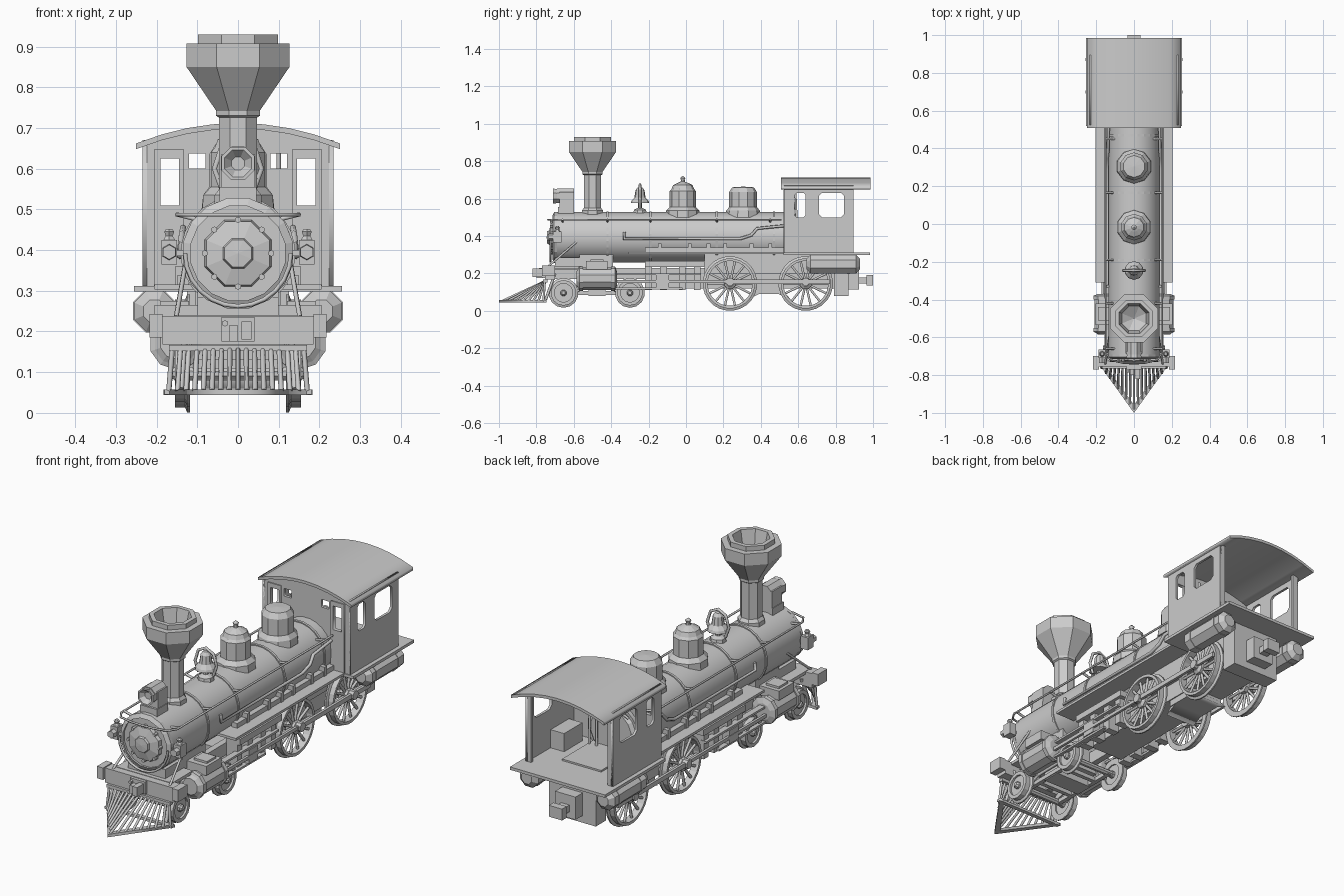
import bpy, bmesh
from math import sin, cos, pi, sqrt

if "Cube" in bpy.data.objects:
    bpy.data.objects.remove(bpy.data.objects["Cube"])


def make(name, bm, mirror=False, smooth=False):
    bmesh.ops.recalc_face_normals(bm, faces=bm.faces)
    me = bpy.data.meshes.new(name)
    bm.to_mesh(me)
    bm.free()
    ob = bpy.data.objects.new(name, me)
    bpy.context.collection.objects.link(ob)
    if mirror:
        m = ob.modifiers.new("mirror", 'MIRROR')
        m.use_mirror_merge = False
    if smooth:
        bpy.ops.object.select_all(action='DESELECT')
        ob.select_set(True)
        bpy.context.view_layer.objects.active = ob
        bpy.ops.object.shade_smooth_by_angle()
    return ob


def box(name, x, y, z, mirror=False):
    bm = bmesh.new()
    bmesh.ops.create_cube(bm, size=1)
    for v in bm.verts:
        v.co = [(r[0] + r[1]) / 2 + c * (r[1] - r[0]) for r, c in zip((x, y, z), v.co)]
    return make(name, bm, mirror)


def lathe(name, prof, n, at=(0, 0, 0), axis='z', mirror=False, smooth=False, phase=0.5):
    """Revolve (radius, height) points about an axis; equal ends make a closed ring."""
    bm = bmesh.new()
    rings = []
    for r, h in prof:
        ring = []
        for i in range(n):
            a = 2 * pi * (i + phase) / n
            c, s = r * cos(a), r * sin(a)
            p = {'z': (c, s, h), 'y': (c, h, s), 'x': (h, c, s)}[axis]
            ring.append(bm.verts.new([p[k] + at[k] for k in range(3)]))
        rings.append(ring)
    for a, b in zip(rings, rings[1:]):
        for i in range(n):
            bm.faces.new((a[i], a[(i + 1) % n], b[(i + 1) % n], b[i]))
    if prof[0] != prof[-1]:
        for k in (0, -1):
            if prof[k][0] > 0:
                bm.faces.new(rings[k])
    bmesh.ops.remove_doubles(bm, verts=bm.verts, dist=1e-5)
    return make(name, bm, mirror, smooth)


def from_curve(name, cu, fn, mirror):
    tmp = bpy.data.objects.new(name + "_tmp", cu)
    bpy.context.collection.objects.link(tmp)
    dg = bpy.context.evaluated_depsgraph_get()
    me = bpy.data.meshes.new_from_object(tmp.evaluated_get(dg))
    bm = bmesh.new()
    bm.from_mesh(me)
    bpy.data.objects.remove(tmp)
    for v in bm.verts:
        v.co = fn(*v.co)
    return make(name, bm, mirror)


def add_spline(cu, pts, cyclic=False):
    s = cu.splines.new('POLY')
    s.points.add(len(pts) - 1)
    for p, c in zip(s.points, pts):
        p.co = (*c, 1)
    s.use_cyclic_u = cyclic


def tube(name, lines, r, mirror=False):
    cu = bpy.data.curves.new(name, 'CURVE')
    cu.dimensions = '3D'
    cu.bevel_depth, cu.bevel_resolution, cu.use_fill_caps = r, 1, True
    for pts in lines:
        add_spline(cu, pts)
    return from_curve(name, cu, lambda x, y, z: (x, y, z), mirror)


def plate(name, loops, t, fn, mirror=False):
    """Flat outline with holes, thickness t, placed by fn(u, v, depth)."""
    cu = bpy.data.curves.new(name, 'CURVE')
    cu.dimensions, cu.fill_mode, cu.extrude = '2D', 'BOTH', t / 2
    for pts in loops:
        add_spline(cu, [(u, v, 0) for u, v in pts], True)
    return from_curve(name, cu, fn, mirror)


def rect(u0, u1, v0, v1, c=0.0):
    if not c:
        return [(u0, v0), (u1, v0), (u1, v1), (u0, v1)]
    return [(u0 + c, v0), (u1 - c, v0), (u1, v0 + c), (u1, v1 - c),
            (u1 - c, v1), (u0 + c, v1), (u0, v1 - c), (u0, v0 + c)]


BZ, BR = 0.392, 0.136   # boiler centre height and radius

# Boiler, bands and smokebox front
lathe("boiler", [(BR, -0.70), (BR, 0.56)], 24, (0, 0, BZ), 'y', smooth=True)
for y in (-0.42, -0.19, 0.165, 0.47):
    lathe("boiler_band", [(BR + .005, y - .006), (BR + .005, y + .006)], 24, (0, 0, BZ), 'y')
lathe("smokebox_front", [(.138, -.69), (.138, -.705), (.118, -.715), (.118, -.705)], 16, (0, 0, BZ), 'y')
lathe("smokebox_door", [(.09, -.70), (.084, -.722), (.04, -.732), (.036, -.742), (0, -.745)], 8, (0, 0, BZ), 'y')
for i in range(8):
    a = (i + .0) * pi / 4
    lathe("door_bolt", [(.008, -.70), (.008, -.728)], 6, (.082 * cos(a), 0, BZ + .082 * sin(a)), 'y')

# Chimney with hollow octagonal funnel
lathe("chimney", [(.062, .50), (.062, .535), (.05, .55), (.05, .725), (.058, .73), (.058, .742),
                  (.137, .85), (.137, .907), (.107, .907), (.107, .93), (.085, .93), (.07, .86), (0, .82)],
      8, (0, -.50, 0))

# Headlight
box("headlight_stand", (-.045, .045), (-.685, -.60), (.50, .555))
box("headlight_body", (-.042, .042), (-.675, -.60), (.555, .635))
lathe("headlight_roof", [(.042, -.69), (.042, -.60)], 8, (0, 0, .615), 'y')
lathe("headlight_lens", [(.036, -.67), (.044, -.71), (.036, -.71), (.008, -.68), (0, -.68)], 8, (0, 0, .613), 'y')

# Bell on its yoke
lathe("bell", [(.05, .575), (.046, .587), (.03, .605), (.024, .645), (.012, .66), (0, .662)], 10, (0, -.246, 0))
tube("bell_yoke", [[(-.04, -.246, .55), (-.058, -.246, .60), (-.04, -.246, .655), (0, -.246, .675),
                    (.04, -.246, .655), (.058, -.246, .60), (.04, -.246, .55)]], .007)
lathe("bell_stand", [(.04, .51), (.035, .54), (.012, .55), (.012, .59)], 8, (0, -.246, 0))

# Domes
lathe("sand_dome", [(.092, .50), (.09, .535), (.07, .555), (.07, .64), (.06, .652), (.052, .672), (.025, .685),
                    (.012, .69), (.01, .70), (.014, .71), (0, .722)], 10, (0, -.017, 0))
lathe("steam_dome", [(.094, .50), (.09, .535), (.074, .555), (.074, .635), (.058, .66), (0, .664)], 10, (0, .305, 0))

# Handrail around the boiler with posts
tube("handrail", [[(.15, .51, .487), (.15, -.68, .487), (.125, -.72, .487), (.06, -.735, .487), (0, -.737, .487)]], .005, True)
tube("handrail_posts", [[(.10, y, .475), (.152, y, .488)] for y in (-.66, -.42, -.19, .165, .45)], .006, True)
# Feed pipe along the boiler side
tube("feed_pipe", [[(.138, -.33, .42), (.142, -.33, .385), (.142, .29, .385), (.142, .35, .405), (.138, .38, .44), (.135, .53, .455)]], .008, True)
tube("front_brace", [[(.125, -.56, .39), (.152, -.74, .235)]], .006, True)
tube("front_curved_rail", [[(.13 * cos(a), -.725, BZ + .13 * sin(a)) for a in [-i * pi / 12 for i in range(0, 7)]]], .006, True)

# Marker lamps
box("lamp_bracket", (.11, .16), (-.70, -.68), (.385, .40), True)
box("lamp_body", (.15, .188), (-.71, -.665), (.365, .425), True)
lathe("lamp_lens", [(.018, -.735), (.02, -.705)], 6, (.169, 0, .395), 'y', True)
lathe("lamp_top", [(.016, .425), (.01, .435), (.014, .445), (.008, .452)], 6, (.169, -.688, 0), 'z', True)

# Running boards with brackets
box("running_board", (.10, .205), (-.31, .53), (.303, .315), True)
box("board_rail", (.12, .15), (-.22, .53), (.315, .338), True)
for y in (-.14, .02, .12, .21, .35, .45):
    box("boiler_bracket", (.125, .155), (y - .01, y + .01), (.315, .36), True)


# Cab
def arch(x, top=.712, drop=.05):
    return top - drop * (x / .25) ** 2


xs = [-.25 + .5 * i / 8 for i in range(9)]
side = lambda x: (lambda u, v, d: (x + d, u, v))
front = lambda y: (lambda u, v, d: (u, y + d, v))
plate("cab_roof", [[(x, arch(x)) for x in xs] + [(x, arch(x) - .014) for x in reversed(xs)]], .477, front(.747))
plate("cab_side", [rect(.525, .895, .30, .67), rect(.58, .64, .50, .63, .012), rect(.71, .845, .50, .63, .016)],
      .012, side(.229), True)
wx = [x * .93 for x in reversed(xs)]
plate("cab_front", [[(-.233, .30), (.233, .30)] + [(x, arch(x) - .01) for x in wx],
                    rect(.145, .19, .51, .625), rect(-.19, -.145, .51, .625),
                    rect(.08, .12, .60, .637), rect(-.12, -.08, .60, .637)], .014, front(.532))
plate("front_window_frame", [rect(.133, .206, .30, .647), rect(.145, .19, .51, .625)], .006, front(.523), True)
box("cab_rear_post", (.205, .235), (.88, .895), (.30, .66), True)
box("cab_floor", (-.255, .255), (.52, .985), (.298, .312))
lathe("boiler_backhead", [(.125, .56), (.11, .575), (0, .575)], 16, (0, 0, BZ), 'y')
for x, z in ((-.06, .56), (.06, .56), (0, .45)):
    lathe("gauge", [(.02, .53), (.02, .59)], 8, (x, 0, z), 'y')
tube("cab_levers", [[(.06, .60, .31), (.07, .585, .50)], [(.10, .60, .31), (.10, .585, .64)], [(-.09, .57, .48), (-.04, .59, .52)]], .006)
box("cab_seat", (.15, .222), (.58, .72), (.312, .40), True)

# Tanks under the cab floor
lathe("air_tank", [(.03, .645), (.054, .665), (.054, .91), (.03, .93)], 8, (.205, 0, .25), 'y', True)
for y in (.70, .87):
    lathe("tank_strap", [(.057, y - .008), (.057, y + .008)], 8, (.205, 0, .25), 'y', True)

# Frame, firebox and saddle
box("main_frame", (.06, .09), (-.70, .80), (.17, .23), True)
box("firebox", (-.105, .105), (.10, .80), (.20, .32))
box("ash_pan", (-.085, .085), (.36, .52), (.09, .22))
plate("ash_hopper", [[(.33, .06), (.41, .10), (.47, .10), (.56, .06), (.50, .13), (.39, .13)]], .16, side(0))
box("belly_plate", (-.09, .09), (-.20, .80), (.12, .18))
box("saddle", (-.10, .10), (-.57, -.39), (.13, .30))
box("smokebox_saddle", (-.10, .10), (-.70, -.39), (.22, .285))
for y in (-.20, -.12, -.02, .06):
    box("frame_column", (.09, .15), (y - .018, y + .018), (.11, .26), True)
box("frame_top_rail", (.09, .165), (-.22, .10), (.235, .265), True)

# Steam cylinders and valve chests
lathe("steam_cylinder", [(.04, -.585), (.055, -.575), (.066, -.57), (.066, -.55), (.06, -.55), (.06, -.40),
                         (.066, -.40), (.066, -.38), (.04, -.37)], 10, (.152, 0, .172), 'y', True)
box("valve_chest", (.10, .205), (-.535, -.42), (.22, .265), True)
box("valve_cover", (.12, .19), (-.51, -.44), (.265, .275), True)
box("guide_bar_upper", (.135, .165), (-.38, .08), (.19, .20), True)
box("guide_bar_lower", (.135, .165), (-.38, -.02), (.115, .125), True)
box("crosshead", (.13, .17), (-.16, -.09), (.125, .19), True)


# Wheels: tyre ring with flange, hub and spokes
def wheel(label, y, z, r, spokes, n, rim):
    prof = [(r - rim, .118), (r, .118), (r, .125), (r - .012, .13), (r - .012, .155), (r - rim, .155), (r - rim, .118)]
    lathe(label + "_tyre", prof, n, (0, y, z), 'x', True)
    lathe(label + "_hub", [(r * .22, .112), (r * .22, .155), (r * .12, .165)], 8, (0, y, z), 'x', True)
    dirs = [(cos(2 * pi * i / spokes), sin(2 * pi * i / spokes)) for i in range(spokes)]
    tube(label + "_spokes", [[(.137, y + r * .15 * c, z + r * .15 * s), (.137, y + (r - rim * .7) * c, z + (r - rim * .7) * s)]
                             for c, s in dirs], .007, True)
    lathe(label + "_axle", [(.015, -.12), (.015, .12)], 8, (0, y, z), 'x')


for y in (.235, .64):
    wheel("drive_wheel", y, .146, .146, 14, 24, .026)
    lathe("crank_pin", [(.022, .15), (.022, .183)], 8, (0, y, .155), 'x', True)
for y in (-.655, -.30):
    wheel("leading_wheel", y, .096, .08, 8, 14, .03)
    lathe("leading_disc", [(.055, .125), (.055, .145)], 12, (0, y, .096), 'x', True)
box("side_rod", (.162, .175), (.21, .77), (.144, .166), True)
box("main_rod", (.160, .172), (-.38, .24), (.148, .164), True)

# Leading truck frame
box("truck_side", (.085, .105), (-.66, -.29), (.085, .105), True)
tube("truck_braces", [[(.112, -.62, .09), (.112, -.55, .12), (.112, -.40, .12), (.112, -.34, .09)]], .008, True)
box("truck_bolster", (-.10, .10), (-.52, -.43), (.08, .13))
for y in (-.56, -.39):
    box("truck_crossbar", (-.10, .10), (y - .01, y + .01), (.085, .105))

# Front beam and coupler
box("front_beam", (-.185, .185), (-.755, -.70), (.168, .238))
box("beam_end", (.185, .218), (-.77, -.70), (.185, .243), True)
box("front_deck", (-.15, .15), (-.72, -.56), (.225, .24))
box("coupler_plate", (-.04, .04), (-.77, -.75), (.175, .235))
box("coupler_jaw", (.008, .033), (-.82, -.76), (.18, .225))
box("coupler_shank", (-.022, .0), (-.80, -.76), (.175, .215))
lathe("coupler_bolt", [(.008, -.785), (.008, -.75)], 6, (-.032, 0, .22), 'y')

# Cowcatcher
box("pilot_top_bar", (-.17, .17), (-.765, -.74), (.152, .167))
box("pilot_back_bar", (-.18, .18), (-.765, -.745), (.045, .057))
plate("pilot_base", [[(-.183, -.745), (0, -1), (.183, -.745), (.155, -.745), (0, -.958), (-.155, -.745)]], .014,
      lambda u, v, d: (u, v, .051 + d))
slats = [.17 * i / 8 for i in range(-8, 9)]
tube("pilot_slats", [[(x * .95, -.755, .158), (x, -.98 + abs(x) / .183 * .235, .054)] for x in slats], .0065)
tube("pilot_braces", [[(.13, -.70, .20), (.14, -.75, .06)]], .008, True)

# Rear beam and coupler
box("rear_beam", (-.125, .125), (.79, .87), (.08, .30))
box("rear_coupler_pocket", (-.055, .055), (.87, .925), (.115, .225))
box("rear_coupler", (-.022, .022), (.925, .98), (.145, .178))
box("rear_coupler_head", (-.035, .035), (.965, 1.0), (.135, .19))
